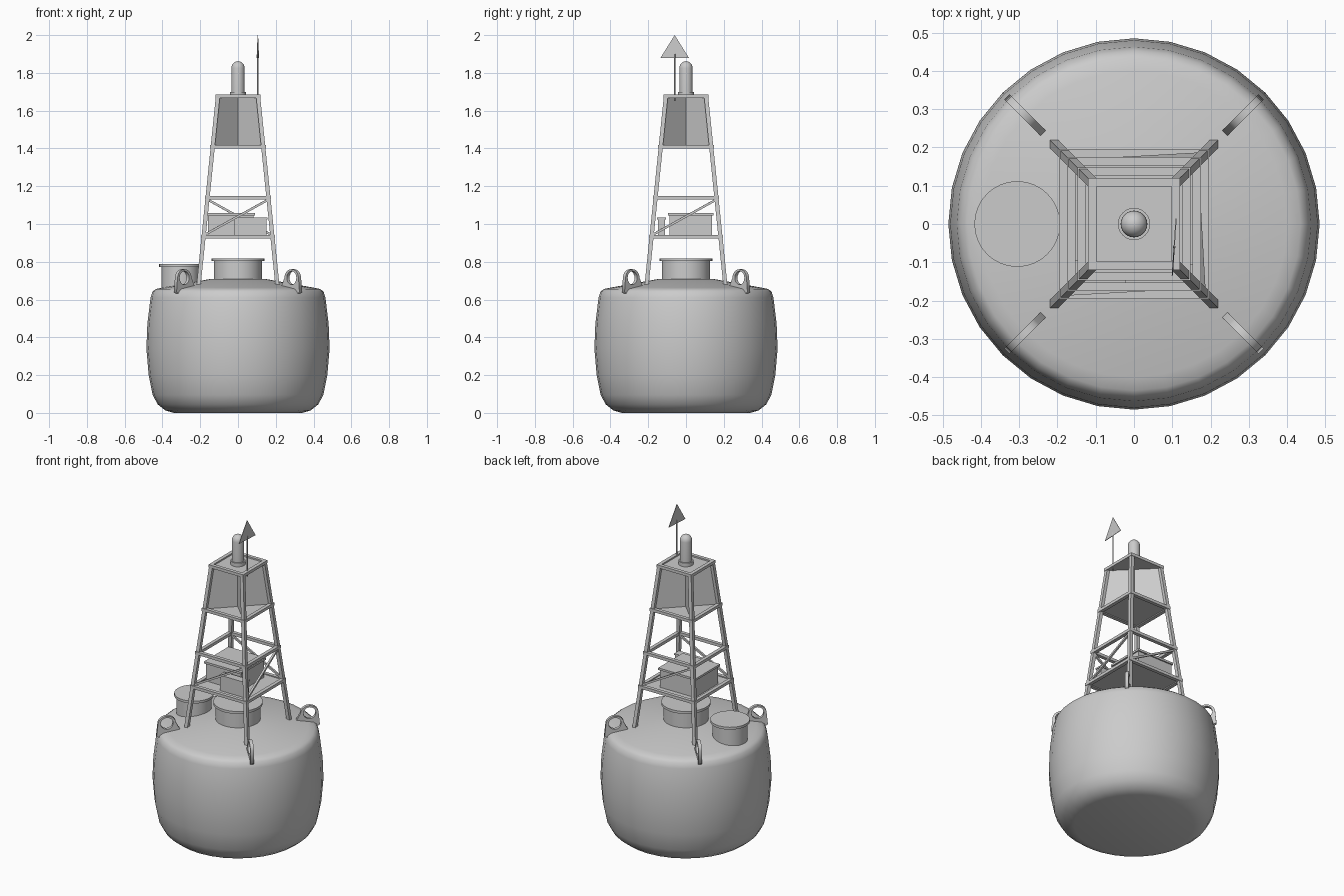
import bpy, bmesh
from math import sin, cos, pi, radians
from mathutils import Vector, Matrix

if "Cube" in bpy.data.objects:
    bpy.data.objects.remove(bpy.data.objects["Cube"])


def finish(name, bm, smooth=False):
    bmesh.ops.recalc_face_normals(bm, faces=bm.faces)
    me = bpy.data.meshes.new(name)
    bm.to_mesh(me)
    bm.free()
    ob = bpy.data.objects.new(name, me)
    bpy.context.collection.objects.link(ob)
    if smooth:
        bpy.ops.object.select_all(action='DESELECT')
        ob.select_set(True)
        bpy.context.view_layer.objects.active = ob
        bpy.ops.object.shade_smooth_by_angle(angle=radians(35))
    return ob


def lathe(name, profile, n=32, centre=(0, 0)):
    """Closed solid of revolution from (radius, z) points; radius 0 makes a pole."""
    bm = bmesh.new()
    rings = []
    for r, z in profile:
        k = 1 if r == 0 else n
        rings.append([bm.verts.new((centre[0] + r * cos(2 * pi * i / n),
                                    centre[1] + r * sin(2 * pi * i / n), z)) for i in range(k)])
    for a, b in zip(rings, rings[1:]):
        for i in range(n):
            j = (i + 1) % n
            quad = [a[i % len(a)], a[j % len(a)], b[j % len(b)], b[i % len(b)]]
            bm.faces.new(list(dict.fromkeys(quad)))
    for ring in (rings[0], rings[-1]):
        if len(ring) > 2:
            bm.faces.new(ring)
    return finish(name, bm, True)


def add_box(bm, lo, hi):
    lo, hi = Vector(lo), Vector(hi)
    m = Matrix.Translation((lo + hi) / 2) @ Matrix.Diagonal((*(hi - lo), 1))
    bmesh.ops.create_cube(bm, size=1, matrix=m)


def add_prism(bm, base, top):
    a = [bm.verts.new(p) for p in base]
    b = [bm.verts.new(p) for p in top]
    bm.faces.new(a)
    bm.faces.new(b)
    for i in range(len(a)):
        j = (i + 1) % len(a)
        bm.faces.new((a[i], a[j], b[j], b[i]))


def add_bar(bm, p, q, w):
    p, q = Vector(p), Vector(q)
    d = q - p
    m = Matrix.Translation((p + q) / 2) @ d.to_track_quat('Z', 'Y').to_matrix().to_4x4()
    bmesh.ops.create_cube(bm, size=1, matrix=m @ Matrix.Diagonal((w, w, d.length, 1)))


# Half-width of the tapering tower at leg centre
def tower(z):
    return 0.208 - (z - 0.68) * 0.102


# Float hull and hatches
lathe("float_hull", [(0.34, 0), (0.385, 0.013), (0.425, 0.045), (0.452, 0.095), (0.473, 0.2),
                     (0.485, 0.34), (0.48, 0.47), (0.463, 0.61), (0.453, 0.642), (0.435, 0.656),
                     (0.40, 0.663), (0.14, 0.71)])
lathe("centre_hatch", [(0.128, 0.69), (0.128, 0.803), (0.14, 0.803), (0.14, 0.818), (0, 0.818)])
lathe("side_hatch", [(0.1, 0.65), (0.1, 0.773), (0.112, 0.773), (0.112, 0.788), (0, 0.788)],
      centre=(-0.305, 0))

# Lifting eyes: flat plates with a round hole, set on the diagonals
outline = [(0.336, 0.655), (0.445, 0.625), (0.47, 0.64), (0.462, 0.72)]
outline += [(0.41 + 0.052 * cos(pi * i / 10), 0.715 + 0.046 * sin(pi * i / 10)) for i in range(1, 11)]
outline += [(0.336, 0.675)]
hole = [(0.411 + 0.036 * cos(2 * pi * i / 16), 0.715 + 0.036 * sin(2 * pi * i / 16)) for i in range(16)]
cu = bpy.data.curves.new("lifting_eye", 'CURVE')
cu.dimensions = '2D'
cu.fill_mode = 'BOTH'
cu.extrude = 0.01
for pts in (outline, hole):
    sp = cu.splines.new('POLY')
    sp.points.add(len(pts) - 1)
    for p, c in zip(sp.points, pts):
        p.co = (*c, 0, 1)
    sp.use_cyclic_u = True
tmp = bpy.data.objects.new("eye_curve", cu)
bpy.context.collection.objects.link(tmp)
dg = bpy.context.evaluated_depsgraph_get()
eye = bpy.data.meshes.new_from_object(tmp.evaluated_get(dg))
bpy.data.objects.remove(tmp)
for k in range(4):
    ob = bpy.data.objects.new(f"lifting_eye_{k + 1}", eye)
    ob.matrix_world = Matrix.Rotation(pi / 4 + k * pi / 2, 4, 'Z') @ Matrix.Rotation(pi / 2, 4, 'X')
    bpy.context.collection.objects.link(ob)

# Tower legs
corners = [(-1, -1), (1, -1), (1, 1), (-1, 1)]
bm = bmesh.new()
for sx, sy in corners:
    ends = [[(sx * tower(z) + 0.011 * i, sy * tower(z) + 0.011 * j, z) for i, j in corners]
            for z in (0.68, 1.68)]
    add_prism(bm, *ends)
finish("tower_legs", bm)

# Horizontal ring frames
bm = bmesh.new()
for z in (0.932, 1.14, 1.408, 1.677):
    o = tower(z) + 0.014
    i = o - 0.022
    for s in (-1, 1):
        y0, y1 = sorted((s * i, s * o))
        add_box(bm, (-o, y0, z - 0.009), (o, y1, z + 0.009))
        add_box(bm, (y0, -i, z - 0.009), (y1, i, z + 0.009))
finish("ring_frames", bm)

# Floor plates inside three of the frames
bm = bmesh.new()
for z in (0.932, 1.408, 1.674):
    h = tower(z)
    add_box(bm, (-h, -h, z - 0.003), (h, h, z + 0.003))
finish("floor_plates", bm)

# Diagonal braces on the front, right and back
bm = bmesh.new()
lo, hi = tower(0.94), tower(1.13)
for k in range(3):
    a, b = corners[k], corners[k + 1]
    add_bar(bm, (a[0] * lo, a[1] * lo, 0.94), (b[0] * hi, b[1] * hi, 1.13), 0.012)
finish("braces", bm)

# Crossed radar reflector plates on the diagonals
bm = bmesh.new()
for s in (-1, 1):
    t = Vector((0.0015, -0.0015 * s, 0))
    quad = [Vector((e * tower(z), e * s * tower(z), z)) for e, z in
            ((-1, 1.408), (1, 1.408), (1, 1.67), (-1, 1.67))]
    add_prism(bm, [p + t for p in quad], [p - t for p in quad])
finish("radar_reflector", bm)

# Equipment boxes on the lower floor
bm = bmesh.new()
add_box(bm, (-0.16, -0.088, 0.935), (0.082, 0.138, 1.045))
add_box(bm, (-0.168, -0.096, 1.045), (0.09, 0.146, 1.058))
finish("battery_box", bm)
bm = bmesh.new()
add_box(bm, (-0.02, -0.148, 0.935), (0.152, -0.11, 1.025))
add_box(bm, (-0.024, -0.153, 1.025), (0.156, -0.105, 1.034))
finish("control_box", bm)

# Lamp with domed lens
dome = [(0.035 * cos(pi / 2 * i / 6), 1.825 + 0.037 * sin(pi / 2 * i / 6)) for i in range(6)]
lathe("lamp", [(0.042, 1.675), (0.042, 1.7), (0.035, 1.7)] + dome + [(0, 1.862)], 24)

# Mast with a triangular vane
lathe("vane_mast", [(0.004, 1.65), (0.004, 1.9)], 8, (0.105, -0.06))
bm = bmesh.new()
tri = [Vector((0.1, -0.135, 1.88)), Vector((0.11, 0.015, 1.88)), Vector((0.105, -0.06, 2.0))]
t = Vector((0.0015, 0, 0))
add_prism(bm, [p + t for p in tri], [p - t for p in tri])
finish("vane", bm)
